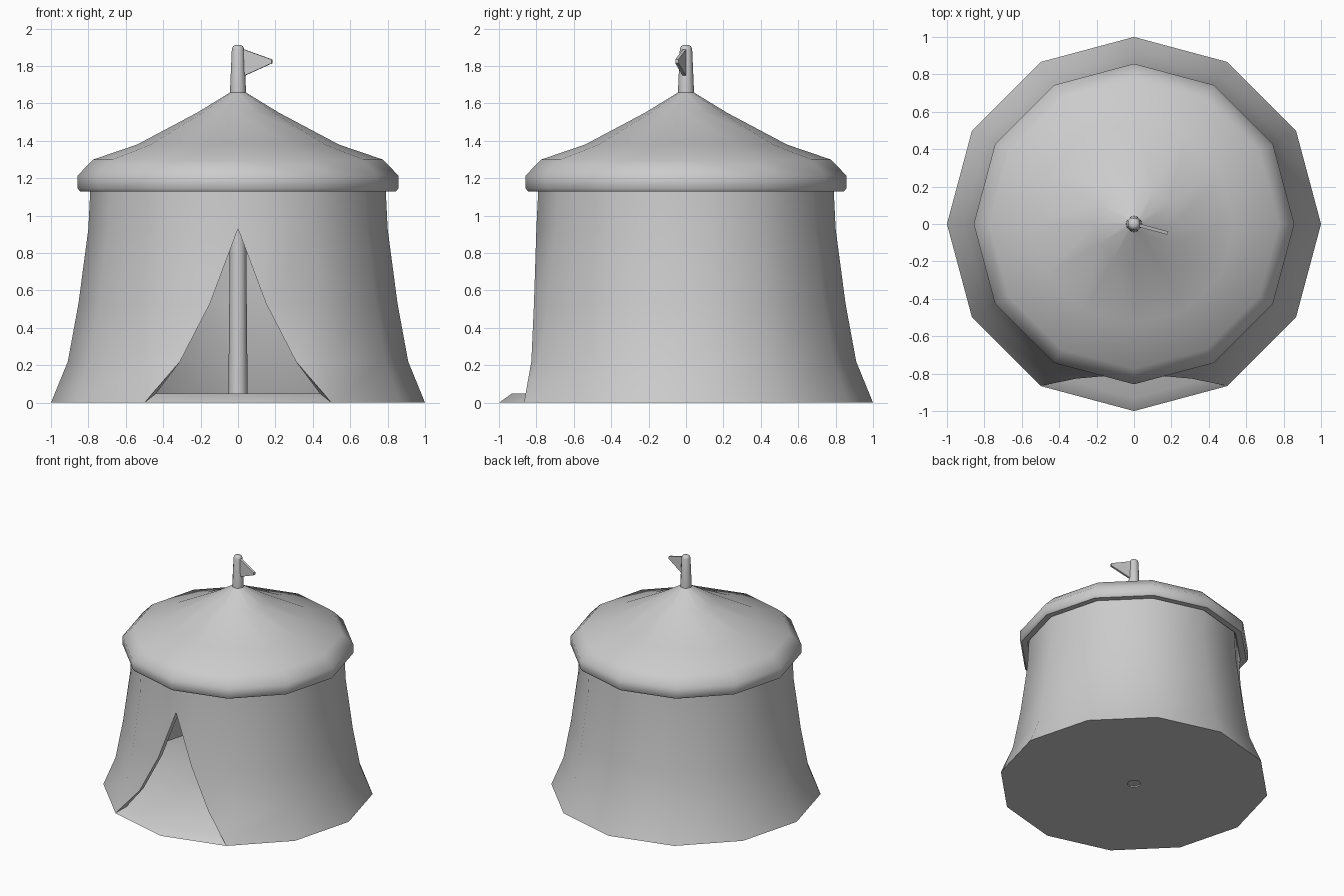
import bpy, bmesh, math
from math import sin, cos, radians, tan

if "Cube" in bpy.data.objects:
    bpy.data.objects.remove(bpy.data.objects["Cube"])

SIDES = 12


def finish(name, bm, smooth=True):
    bmesh.ops.remove_doubles(bm, verts=bm.verts, dist=1e-4)
    bmesh.ops.recalc_face_normals(bm, faces=bm.faces)
    mesh = bpy.data.meshes.new(name)
    bm.to_mesh(mesh)
    bm.free()
    ob = bpy.data.objects.new(name, mesh)
    bpy.context.collection.objects.link(ob)
    if smooth:
        bpy.ops.object.select_all(action='DESELECT')
        ob.select_set(True)
        bpy.context.view_layer.objects.active = ob
        bpy.ops.object.shade_smooth_by_angle(angle=radians(50))
    return ob


def lathe(name, profile, closed=False):
    """Spin an (r, z) profile into a twelve-sided form."""
    bm = bmesh.new()
    rings = [[bm.verts.new((r * cos(math.tau * k / SIDES), r * sin(math.tau * k / SIDES), z))
              for k in range(SIDES)] for r, z in profile]
    pairs = list(zip(rings, rings[1:]))
    if closed:
        pairs.append((rings[-1], rings[0]))
    for a, b in pairs:
        for k in range(SIDES):
            n = (k + 1) % SIDES
            bm.faces.new((a[k], a[n], b[n], b[k]))
    if not closed:
        bm.faces.new(rings[0])
        bm.faces.new(rings[-1])
    return finish(name, bm)


# Flared canvas wall with a pointed doorway: height, radius, door half-width
rows = [(0, 1.0, 0.5), (0.22, 0.91, 0.31), (0.53, 0.853, 0.15),
        (0.93, 0.80, 0), (1.24, 0.785, 0)]
THICK = 0.05
bm = bmesh.new()


def wall_row(r, z, w):
    y = -r + w * tan(radians(15))
    pts = [(w, y, z)]
    pts += [(r * cos(radians(a)), r * sin(radians(a)), z) for a in range(-60, 241, 30)]
    pts.append((-w, y, z))
    return [bm.verts.new(p) for p in pts]


outer = [wall_row(r, z, w) for z, r, w in rows]
inner = [wall_row(r - THICK, z, min(w, (r - THICK) / 2)) for z, r, w in rows]
for i in range(len(rows) - 1):
    for shell in (outer, inner):
        for k in range(SIDES):
            bm.faces.new((shell[i][k], shell[i][k + 1], shell[i + 1][k + 1], shell[i + 1][k]))
    if rows[i][2] > 0:
        for k in (0, SIDES):
            bm.faces.new((outer[i][k], outer[i + 1][k], inner[i + 1][k], inner[i][k]))
for i in (0, -1):
    for k in range(SIDES):
        bm.faces.new((outer[i][k], outer[i][k + 1], inner[i][k + 1], inner[i][k]))
finish("tent_wall", bm)

# Floor slab with a hole for the pole
lathe("floor", [(0.05, 0), (1.0, 0), (0.93, 0.05), (0.05, 0.05)], closed=True)

# Roof canopy with a thick rim and hollow underside
lathe("roof", [(0.04, 1.66), (0.22, 1.55), (0.54, 1.38), (0.775, 1.30), (0.857, 1.215),
               (0.857, 1.145), (0.845, 1.13), (0.80, 1.13), (0.78, 1.17), (0.73, 1.25),
               (0.52, 1.33), (0.20, 1.50), (0.04, 1.60)], closed=True)

# Centre pole with a rounded tip
lathe("centre_pole", [(0.052, 0.01), (0.047, 0.5), (0.043, 1.0), (0.043, 1.66),
                      (0.033, 1.89), (0.027, 1.905), (0.014, 1.912)])

# Pennant, swung slightly towards the front
bm = bmesh.new()
outline = [(0.0, 1.74), (0.0, 1.895), (0.03, 1.89), (0.188, 1.835), (0.188, 1.815), (0.04, 1.75)]
turn = radians(-15)
sides = []
for t in (-0.009, 0.009):
    sides.append([bm.verts.new((d * cos(turn) - t * sin(turn),
                                d * sin(turn) + t * cos(turn), z)) for d, z in outline])
bm.faces.new(sides[0])
bm.faces.new(sides[1])
for k in range(len(outline)):
    n = (k + 1) % len(outline)
    bm.faces.new((sides[0][k], sides[0][n], sides[1][n], sides[1][k]))
finish("pennant", bm, smooth=False)
